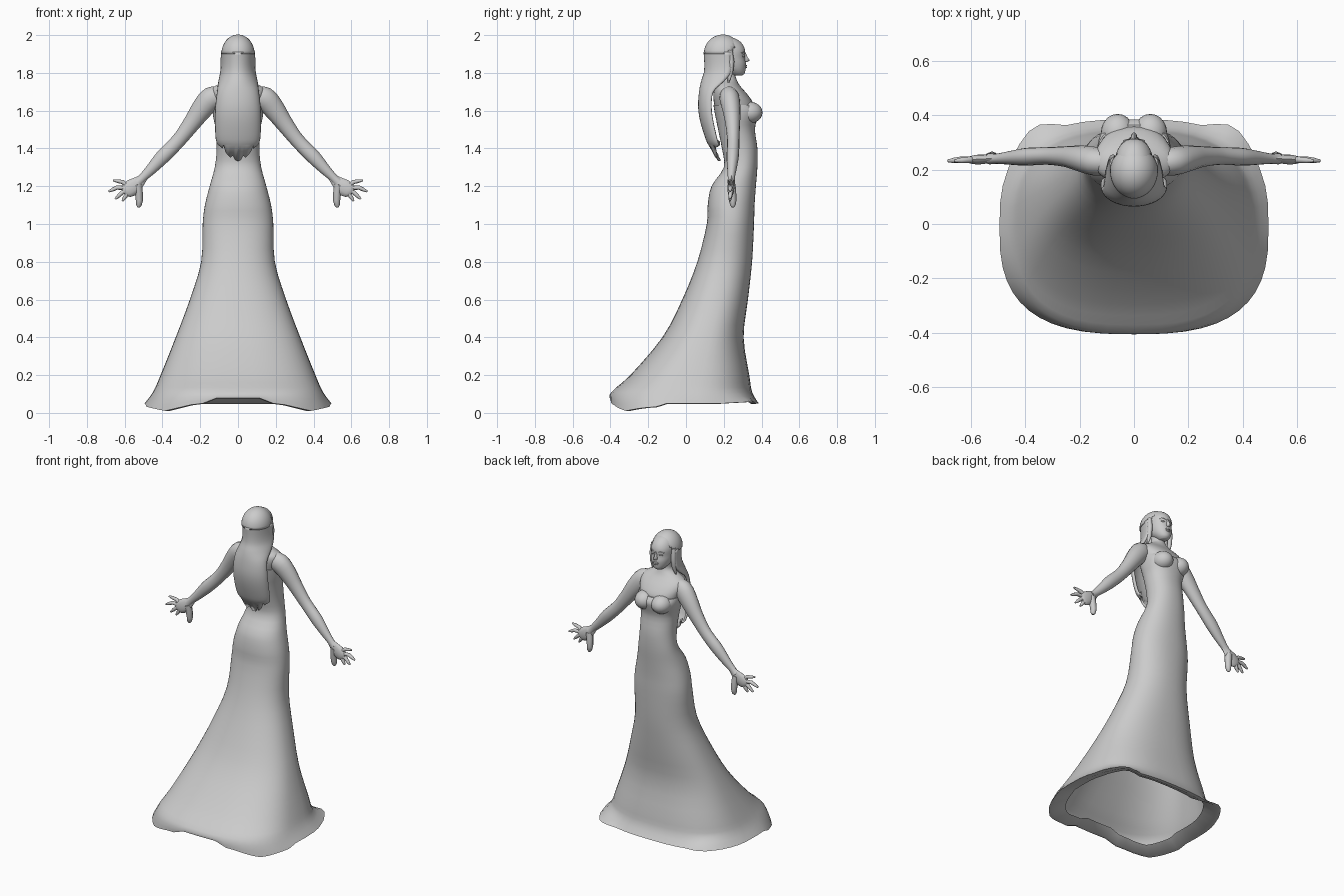
import bpy, bmesh, math
from mathutils import Vector

if "Cube" in bpy.data.objects:
    bpy.data.objects.remove(bpy.data.objects["Cube"])

MAT = bpy.data.materials.new("plain grey")
MAT.diffuse_color = (0.6, 0.6, 0.6, 1)
MAT.use_nodes = True
MAT.node_tree.nodes["Principled BSDF"].inputs["Base Color"].default_value = MAT.diffuse_color


def finish(name, bm, angle=50, mirror=False, thick=0):
    bmesh.ops.recalc_face_normals(bm, faces=bm.faces)
    me = bpy.data.meshes.new(name)
    bm.to_mesh(me)
    bm.free()
    ob = bpy.data.objects.new(name, me)
    bpy.context.collection.objects.link(ob)
    me.materials.append(MAT)
    if mirror:
        ob.modifiers.new("mirror", 'MIRROR').use_mirror_merge = False
    if thick:
        m = ob.modifiers.new("thickness", 'SOLIDIFY')
        m.thickness = thick
        m.offset = 0
    bpy.ops.object.select_all(action='DESELECT')
    ob.select_set(True)
    bpy.context.view_layer.objects.active = ob
    bpy.ops.object.shade_smooth_by_angle(angle=math.radians(angle))
    return ob


def refine(rows, n=3):
    """Catmull-Rom interpolation of a list of equal-length tuples."""
    out = []
    for i in range(len(rows) - 1):
        a, b, c, d = (rows[max(0, min(len(rows) - 1, i + k))] for k in (-1, 0, 1, 2))
        for s in range(n):
            t = s / n
            out.append(tuple(0.5 * (2 * q + (r - p) * t + (2 * p - 5 * q + 4 * r - u) * t * t
                                    + (3 * q - p - 3 * r + u) * t ** 3)
                             for p, q, r, u in zip(a, b, c, d)))
    return out + [rows[-1]]


def skin(bm, rings, closed=True, cap_start=False, cap_end=False):
    vs = [[bm.verts.new(p) for p in r] for r in rings]
    n = len(vs[0])
    for a, b in zip(vs, vs[1:]):
        for j in range(n if closed else n - 1):
            k = (j + 1) % n
            bm.faces.new((a[j], a[k], b[k], b[j]))
    if cap_start:
        bm.faces.new(vs[0])
    if cap_end:
        bm.faces.new(vs[-1])


def oval(z, hw, yb, yf, e=2.0, n=48):
    """Rounded outline: half width, back y, front y, squareness."""
    pts = []
    for i in range(n):
        c, s = math.cos(math.tau * i / n), math.sin(math.tau * i / n)
        pts.append(Vector((hw * math.copysign(abs(c) ** (2 / e), c),
                           (yb + yf) / 2 + (yf - yb) / 2 * math.copysign(abs(s) ** (2 / e), s), z)))
    return pts


def tube(bm, path, sides=12, flat=1.0):
    """Capped limb through (x, y, z, radius) points."""
    pts = [Vector(p[:3]) for p in path]
    rings = []
    for i, p in enumerate(path):
        d = (pts[min(i + 1, len(pts) - 1)] - pts[max(i - 1, 0)]).normalized()
        u = d.cross(Vector((0, 1, 0))).normalized()
        v = d.cross(u)
        rings.append([pts[i] + p[3] * (u * math.cos(math.tau * k / sides)
                                       + v * flat * math.sin(math.tau * k / sides))
                      for k in range(sides)])
    skin(bm, rings, True, True, True)


def ball(bm, c, r, u=20, v=12):
    res = bmesh.ops.create_uvsphere(bm, u_segments=u, v_segments=v, radius=1)
    for w in res['verts']:
        w.co = Vector((w.co.x * r[0] + c[0], w.co.y * r[1] + c[1], w.co.z * r[2] + c[2]))
    return res['verts']


# Gown: flared skirt with train, fitted bodice
gown_rows = [
    (.05, .495, -.405, .385, 2.8), (.11, .45, -.395, .35, 2.7), (.2, .41, -.295, .335, 2.6),
    (.4, .33, -.125, .305, 2.4), (.6, .255, -.02, .328, 2.3), (.8, .195, .06, .35, 2.2),
    (1.0, .187, .11, .36, 2.2), (1.1, .175, .115, .363, 2.2), (1.2, .15, .135, .37, 2.2),
    (1.3, .123, .2, .378, 2.2), (1.4, .113, .19, .378, 2.2), (1.5, .118, .17, .365, 2.2),
    (1.56, .13, .158, .378, 2.3), (1.6, .135, .15, .385, 2.4), (1.63, .135, .145, .365, 2.4)]
rings = [oval(*r) for r in refine(gown_rows)]


def drape(p, w):
    """Uneven hem: sagging rear corners, raised middle, pulled front corners."""
    ax = abs(p.x)
    if p.y < -.15:
        p.z += w * (.028 if ax < .17 else -.04 * max(0, 1 - abs(ax - .39) / .17))
    elif p.y > .2:
        f = w * max(0, 1 - abs(ax - .37) / .12)
        p.y += .05 * f
        p.z += .01 * f


for ring, w in zip(rings, (1, .6, .3)):
    for p in ring:
        drape(p, w)
# Hem folded inwards under the skirt
inner = [Vector((p.x * s, p.y * s, p.z + dz)) for s, dz in ((.8, .03),) for p in rings[0]]
fold = [Vector((p.x * .95, p.y * .95, p.z - .002)) for p in rings[0]]
bm = bmesh.new()
skin(bm, [inner, fold] + rings, cap_end=True)
finish("gown", bm)

# Bust
bm = bmesh.new()
ball(bm, (.06, .335, 1.59), (.062, .07, .058))
finish("bust", bm, mirror=True)

# Upper chest, shoulders and neck
body_rows = [(1.56, .12, .17, .35, 2.2), (1.63, .132, .15, .358, 2.3), (1.68, .145, .145, .33, 2.3),
             (1.715, .14, .15, .30, 2.2), (1.74, .105, .16, .28, 2), (1.765, .058, .175, .268, 2),
             (1.79, .043, .18, .262, 2), (1.84, .042, .18, .265, 2)]
bm = bmesh.new()
skin(bm, [oval(*r, n=32) for r in refine(body_rows)], True, True, True)
finish("shoulders_and_neck", bm)

# Head
head_rows = [(1.785, .02, .245, .295, 2), (1.797, .036, .225, .31, 2), (1.82, .053, .19, .315, 2.1),
             (1.85, .064, .15, .317, 2.2), (1.88, .069, .13, .312, 2.2), (1.92, .07, .12, .313, 2.2),
             (1.955, .062, .125, .297, 2), (1.98, .042, .15, .265, 2), (1.99, .015, .18, .23, 2)]
bm = bmesh.new()
skin(bm, [oval(*r, n=32) for r in refine(head_rows)], True, True, True)
finish("head", bm)

# Face features
bm = bmesh.new()
skin(bm, [oval(1.91, .006, .29, .314, n=8), oval(1.88, .009, .29, .328, n=8),
          oval(1.865, .013, .29, .338, n=8), oval(1.857, .011, .29, .32, n=8)], True, True, True)
finish("nose", bm)
bm = bmesh.new()
ball(bm, (0, .311, 1.838), (.02, .012, .006), 12, 8)
ball(bm, (0, .311, 1.829), (.017, .012, .006), 12, 8)
finish("lips", bm)
bm = bmesh.new()
ball(bm, (.028, .3, 1.89), (.014, .012, .007), 12, 8)
tube(bm, [(.01, .31, 1.903, .004), (.028, .306, 1.91, .005), (.047, .292, 1.905, .003)], 6)
finish("eyes_and_brows", bm, mirror=True)

# Hair crown, cut away above the face
bm = bmesh.new()
vs = ball(bm, (0, .195, 1.9), (.085, .098, .1), 32, 20)
bmesh.ops.delete(bm, geom=[v for v in vs if v.co.z < 1.89 or
                           (v.co.y > .235 and v.co.z < 1.9 + (v.co.y - .235) * .9)], context='VERTS')
finish("hair_crown", bm, thick=.006)

# Long hair falling down the back, ending in ragged points
fall_rows = [(1.91, .084, .099, .235), (1.85, .084, .103, .24), (1.8, .089, .1, .235),
             (1.755, .098, .086, .2), (1.7, .105, .075, .145), (1.62, .114, .07, .135),
             (1.54, .116, .082, .145), (1.45, .112, .11, .165), (1.42, .1, .125, .175)]
N = 20
sheet = []
for z, hw, yb, ye in refine(fall_rows):
    sheet.append([Vector((hw * math.cos(math.pi * k / N), ye - (ye - yb) * math.sin(math.pi * k / N), z))
                  for k in range(N + 1)])
tips = []
for k, p in enumerate(sheet[-1]):
    drop = max(0, 1 - abs(p.x) / .1)
    tips.append(Vector((p.x * .9, p.y + .055 * drop, 1.415 - .075 * min(1, drop * 1.5)
                        + (.025 if k % 4 == 0 and k != N // 2 else 0))))
tips[N // 2].z = 1.335
bm = bmesh.new()
skin(bm, sheet + [tips], closed=False)
finish("long_hair", bm, thick=.012)

# Side locks in front of the ears
bm = bmesh.new()
tube(bm, [(.074, .232, 1.92, .014), (.077, .24, 1.86, .016), (.078, .235, 1.8, .014),
          (.085, .222, 1.74, .003)], 8)
finish("side_locks", bm, mirror=True)

# Arms with hands
bm = bmesh.new()
tube(bm, refine([(.09, .225, 1.675, .05), (.14, .23, 1.665, .062), (.19, .24, 1.61, .057),
                 (.24, .247, 1.54, .047), (.30, .25, 1.46, .039), (.345, .25, 1.41, .038),
                 (.40, .247, 1.355, .038), (.46, .243, 1.29, .029), (.505, .24, 1.245, .022),
                 (.53, .24, 1.22, .024)]), 16, .85)
finish("arms", bm, mirror=True)
bm = bmesh.new()
tube(bm, refine([(.495, .24, 1.25, .02), (.525, .24, 1.222, .032), (.56, .238, 1.195, .043),
                 (.59, .236, 1.175, .038), (.603, .235, 1.165, .022)]), 12, .42)
for mid, tip in (((.61, 1.222), (.662, 1.232)), ((.64, 1.193), (.685, 1.172)),
                 ((.615, 1.165), (.65, 1.132)), ((.59, 1.155), (.612, 1.122))):
    tube(bm, [(.575, .237, 1.19, .011), (mid[0], .236, mid[1], .0115),
              ((mid[0] + tip[0]) / 2, .234, (mid[1] + tip[1]) / 2, .01), (*(tip[0], .232, tip[1]), .005)], 8)
tube(bm, [(.53, .24, 1.21, .022), (.525, .245, 1.165, .021), (.522, .248, 1.125, .019),
          (.525, .248, 1.1, .015), (.527, .248, 1.088, .006)], 8)
finish("hands", bm, mirror=True)
